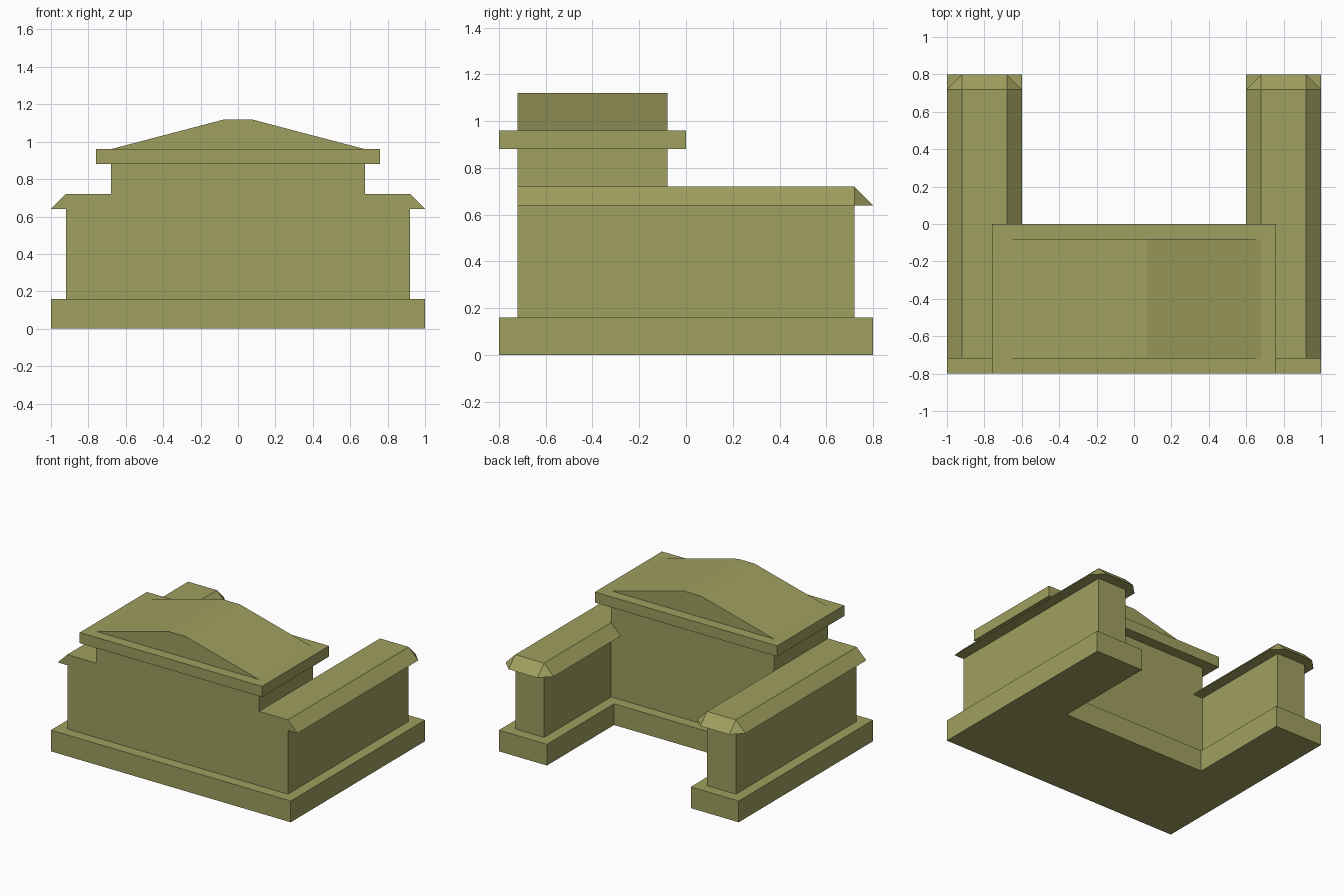
import bpy, bmesh
from mathutils import Vector

cube = bpy.data.objects.get("Cube")
if cube:
    bpy.data.objects.remove(cube, do_unlink=True)

COLOR = (0.35, 0.35, 0.115, 1.0)
stone = bpy.data.materials.new("olive_stone")
stone.use_nodes = True
stone.diffuse_color = COLOR
bsdf = next(n for n in stone.node_tree.nodes if n.type == "BSDF_PRINCIPLED")
bsdf.inputs["Base Color"].default_value = COLOR


def finish(name, bm):
    bmesh.ops.recalc_face_normals(bm, faces=bm.faces[:])
    mesh = bpy.data.meshes.new(name)
    bm.to_mesh(mesh)
    bm.free()
    mesh.materials.append(stone)
    obj = bpy.data.objects.new(name, mesh)
    bpy.context.collection.objects.link(obj)
    return obj


def mirrored(half):
    """Close a right-hand outline with its mirror image in x."""
    return half + [(-x, v) for x, v in reversed(half)]


def prism(name, outline, low, high, axis):
    """Extrude an outline along y (xz outline) or z (xy outline)."""
    bm = bmesh.new()
    place = (lambda a, b: (a, low, b)) if axis == "y" else (lambda a, b: (a, b, low))
    face = bm.faces.new([bm.verts.new(place(a, b)) for a, b in outline])
    ext = bmesh.ops.extrude_face_region(bm, geom=[face])["geom"]
    step = Vector((0, high - low, 0)) if axis == "y" else Vector((0, 0, high - low))
    bmesh.ops.translate(bm, vec=step, verts=[g for g in ext if isinstance(g, bmesh.types.BMVert)])
    return finish(name, bm)


def hull(name, points):
    bm = bmesh.new()
    bmesh.ops.convex_hull(bm, input=[bm.verts.new(p) for p in points])
    bmesh.ops.dissolve_limit(bm, angle_limit=0.01, verts=bm.verts[:], edges=bm.edges[:])
    return finish(name, bm)


def merge(target, parts):
    """Weld overlapping parts into one clean solid."""
    for part in parts:
        mod = target.modifiers.new("join", "BOOLEAN")
        mod.operation, mod.solver, mod.object = "UNION", "EXACT", part
    graph = bpy.context.evaluated_depsgraph_get()
    mesh = bpy.data.meshes.new_from_object(target.evaluated_get(graph))
    target.modifiers.clear()
    bm = bmesh.new()
    bm.from_mesh(mesh)
    bmesh.ops.remove_doubles(bm, verts=bm.verts[:], dist=0.0005)
    bmesh.ops.dissolve_limit(bm, angle_limit=0.01, verts=bm.verts[:], edges=bm.edges[:])
    for f in bm.faces:
        f.material_index = 0
    bm.to_mesh(mesh)
    bm.free()
    mesh.materials.clear()
    mesh.materials.append(stone)
    target.data = mesh
    for part in parts:
        bpy.data.objects.remove(part, do_unlink=True)


# U-shaped plinth
prism("plinth", mirrored([(1, -0.8), (1, 0.8), (0.6, 0.8), (0.6, 0)]), 0, 0.16, "z")

# Central hall with both wings and their sloping copings
hall = prism("walls", mirrored([(0.8, 0.16), (0.8, 0.72), (0.68, 0.72), (0.68, 0.88)]),
             -0.72, -0.08, "y")
wings = []
for s in (-1, 1):
    wall = [(s * 0.68, -0.72), (s * 0.92, -0.72), (s * 0.92, 0.72), (s * 0.68, 0.72)]
    eaves = [(s, -0.72), (s, 0.72), (s * 0.92, 0.8),
             (s * 0.68, 0.8), (s * 0.6, 0.72), (s * 0.6, -0.72)]
    wings.append(prism("wing_wall", wall, 0.16, 0.72, "z"))
    wings.append(hull("wing_coping", [(x, y, 0.64) for x, y in eaves]
                      + [(x, y, 0.72) for x, y in wall]))
merge(hall, wings)

# Cornice slab and low gabled roof
prism("cornice", mirrored([(0.76, -0.8), (0.76, 0)]), 0.88, 0.96, "z")
prism("roof", mirrored([(0.68, 0.96), (0.07, 1.12)]), -0.72, -0.08, "y")
